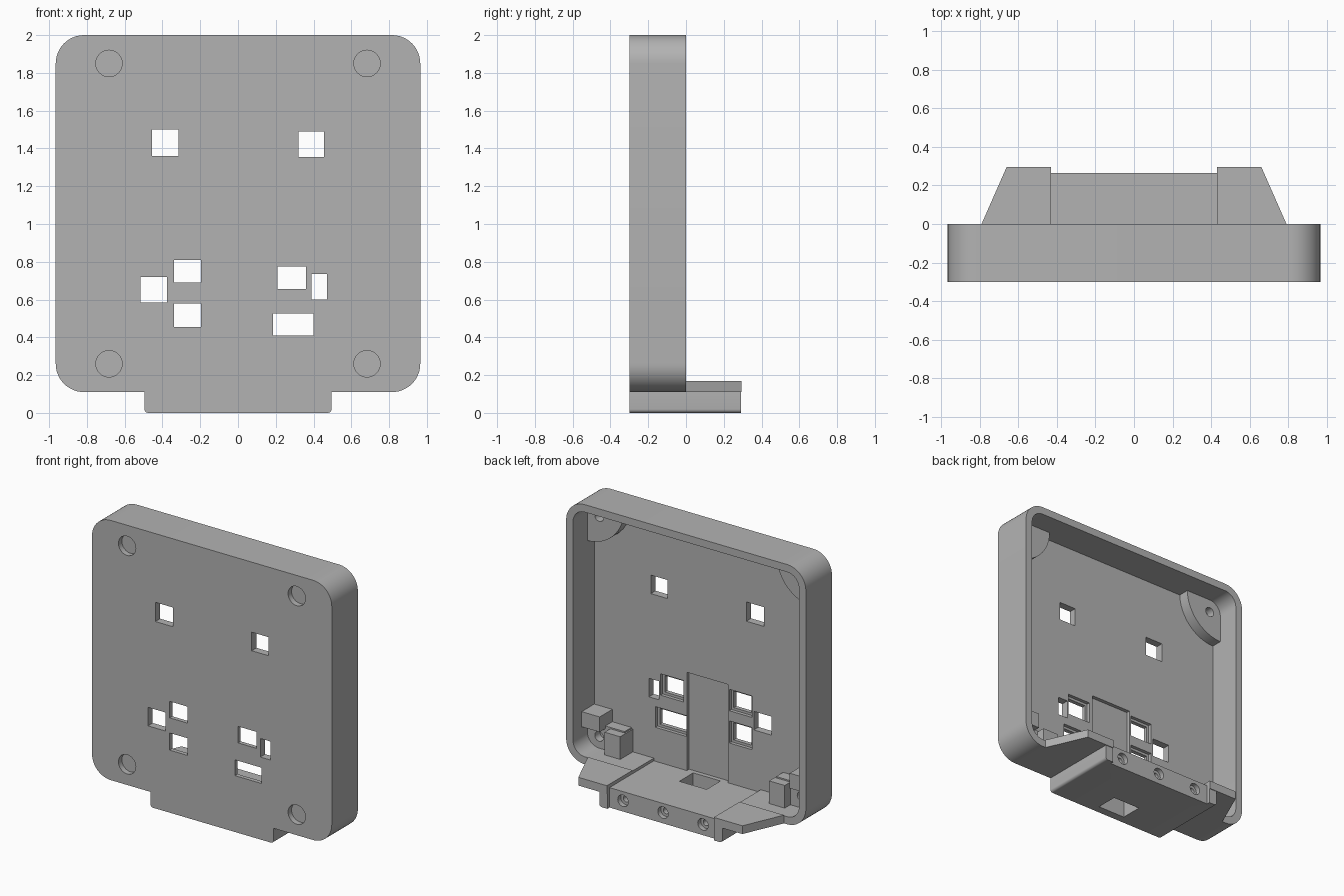
import bpy, bmesh, math
from mathutils import Vector

if "Cube" in bpy.data.objects:
    bpy.data.objects.remove(bpy.data.objects["Cube"])

grey = bpy.data.materials.new("matte grey")
grey.use_nodes = True
grey.diffuse_color = (0.45, 0.45, 0.45, 1)
grey.node_tree.nodes["Principled BSDF"].inputs["Base Color"].default_value = (0.45, 0.45, 0.45, 1)


def prism(name, points, lo, hi, axis="y"):
    """Extrude a flat outline along y (points are x, z) or along z (points are x, y)."""
    place = (lambda p, d: (p[0], d, p[1])) if axis == "y" else (lambda p, d: (p[0], p[1], d))
    bm = bmesh.new()
    face = bm.faces.new([bm.verts.new(place(p, lo)) for p in points])
    new = bmesh.ops.extrude_face_region(bm, geom=[face])["geom"]
    step = Vector(place((0, 0), hi - lo))
    bmesh.ops.translate(bm, vec=step, verts=[v for v in new if isinstance(v, bmesh.types.BMVert)])
    bmesh.ops.recalc_face_normals(bm, faces=bm.faces)
    mesh = bpy.data.meshes.new(name)
    bm.to_mesh(mesh)
    bm.free()
    mesh.materials.append(grey)
    obj = bpy.data.objects.new(name, mesh)
    bpy.context.collection.objects.link(obj)
    return obj


def rect(x0, x1, z0, z1):
    return [(x0, z0), (x1, z0), (x1, z1), (x0, z1)]


def box(name, x0, x1, y0, y1, z0, z1):
    return prism(name, rect(x0, x1, z0, z1), y0, y1)


def arc(cx, cz, r, start, end, n=12):
    angles = [math.radians(start + (end - start) * i / n) for i in range(n + 1)]
    return [(cx + r * math.cos(a), cz + r * math.sin(a)) for a in angles]


def rounded(x, z0, z1, r):
    return (arc(x - r, z1 - r, r, 0, 90) + arc(r - x, z1 - r, r, 90, 180)
            + arc(r - x, z0 + r, r, 180, 270) + arc(x - r, z0 + r, r, 270, 360))


def disc(cx, cz, r):
    return arc(cx, cz, r, 0, 360, 32)[:-1]


def boolean(obj, other, operation="DIFFERENCE"):
    mod = obj.modifiers.new("cut", "BOOLEAN")
    mod.operation, mod.solver, mod.object = operation, "EXACT", other
    bpy.context.view_layer.update()
    bpy.ops.object.select_all(action="DESELECT")
    bpy.context.view_layer.objects.active = obj
    obj.select_set(True)
    bpy.ops.object.modifier_apply(modifier=mod.name)
    bpy.data.objects.remove(other)


def smooth(obj):
    bpy.ops.object.select_all(action="DESELECT")
    bpy.context.view_layer.objects.active = obj
    obj.select_set(True)
    bpy.ops.object.shade_smooth_by_angle(angle=math.radians(30))


BACK, FLOOR, FRONT = 0.0, -0.245, -0.30

# Open-backed shell
shell = prism("shell", rounded(0.965, 0.11, 2.0, 0.15), FRONT, BACK)
boolean(shell, prism("cavity", rounded(0.91, 0.165, 1.945, 0.095), FLOOR, 0.1))

# Windows through the front plate, some with a wider pocket behind
windows = [(-.455, -.315, 1.36, 1.50, 0), (.32, .455, 1.355, 1.49, 0),
           (-.515, -.375, .585, .72, 0), (-.34, -.195, .69, .81, 1),
           (-.34, -.195, .455, .58, 1), (.21, .36, .655, .775, 1),
           (.39, .47, .60, .735, 0), (.185, .40, .41, .525, 1)]
for x0, x1, z0, z1, pocket in windows:
    boolean(shell, box("window", x0, x1, -0.4, -0.1, z0, z1))
    if pocket:
        g = 0.018
        boolean(shell, box("pocket", x0 - g, x1 + g, -0.27, -0.1, z0 - g, z1 + g))

# Cable channel, lowered floor and round recesses in the front
boolean(shell, box("channel", -.165, .165, -.272, -.1, .145, .86))
boolean(shell, box("lowered_floor", -.43, .43, FLOOR, .1, .145, .3))
for x in (-0.683, 0.683):
    for z in (0.26, 1.85):
        boolean(shell, prism("recess", disc(x, z, 0.07), -0.4, FRONT + 0.04))

# Base block with stepped back, rounded lower edges and screw holes
base = prism("base_block", arc(.475, .02, .02, 270, 360, 5) + [(.495, .11), (-.495, .11)]
             + arc(-.475, .02, .02, 180, 270, 5), FRONT, 0.29)
boolean(base, box("back_step", -.43, .43, .265, .4, -.1, .3))
boolean(base, box("centre_deck", -.43, .43, -.02, .265, .05, .145), "UNION")
for x in (-0.322, 0, 0.322):
    boolean(base, prism("screw_hole", disc(x, 0.078, 0.042), 0.23, 0.4))
    boolean(base, prism("screw_bore", disc(x, 0.078, 0.022), 0.12, 0.4))

# Cable slot through shell floor and base
for part in (shell, base):
    boolean(part, box("slot", -.11, .11, -.24, -.08, -.1, .3))

for side, s in (("left", 1), ("right", -1)):
    # Tapered foot behind the shell
    prism(side + "_foot", [(s * .43, 0), (s * .79, 0), (s * .66, .295), (s * .43, .295)],
          0.11, 0.17, "z")

    # Rounded screw boss in the upper corner
    outline = arc(.915, 1.95, .30, 180, 270) + [(.915, 1.95)]
    boss = prism(side + "_upper_boss", [(s * x, z) for x, z in outline], FLOOR - .01, -.165)
    # Stepped screw boss in the lower corner
    low = box(side + "_lower_boss", *sorted((s * .61, s * .915)), FLOOR - .01, -.165, .16, .34)
    boolean(low, box("stop", *sorted((s * .60, s * .725)), FLOOR - .01, -.10, .158, .33), "UNION")
    boolean(low, box("stop", *sorted((s * .765, s * .92)), FLOOR - .01, -.10, .32, .43), "UNION")
    for part, z in ((boss, 1.85), (low, .25)):
        boolean(part, prism("screw_hole", disc(s * .815, z, .035), -.225, 0))
        smooth(part)

smooth(shell)
smooth(base)
